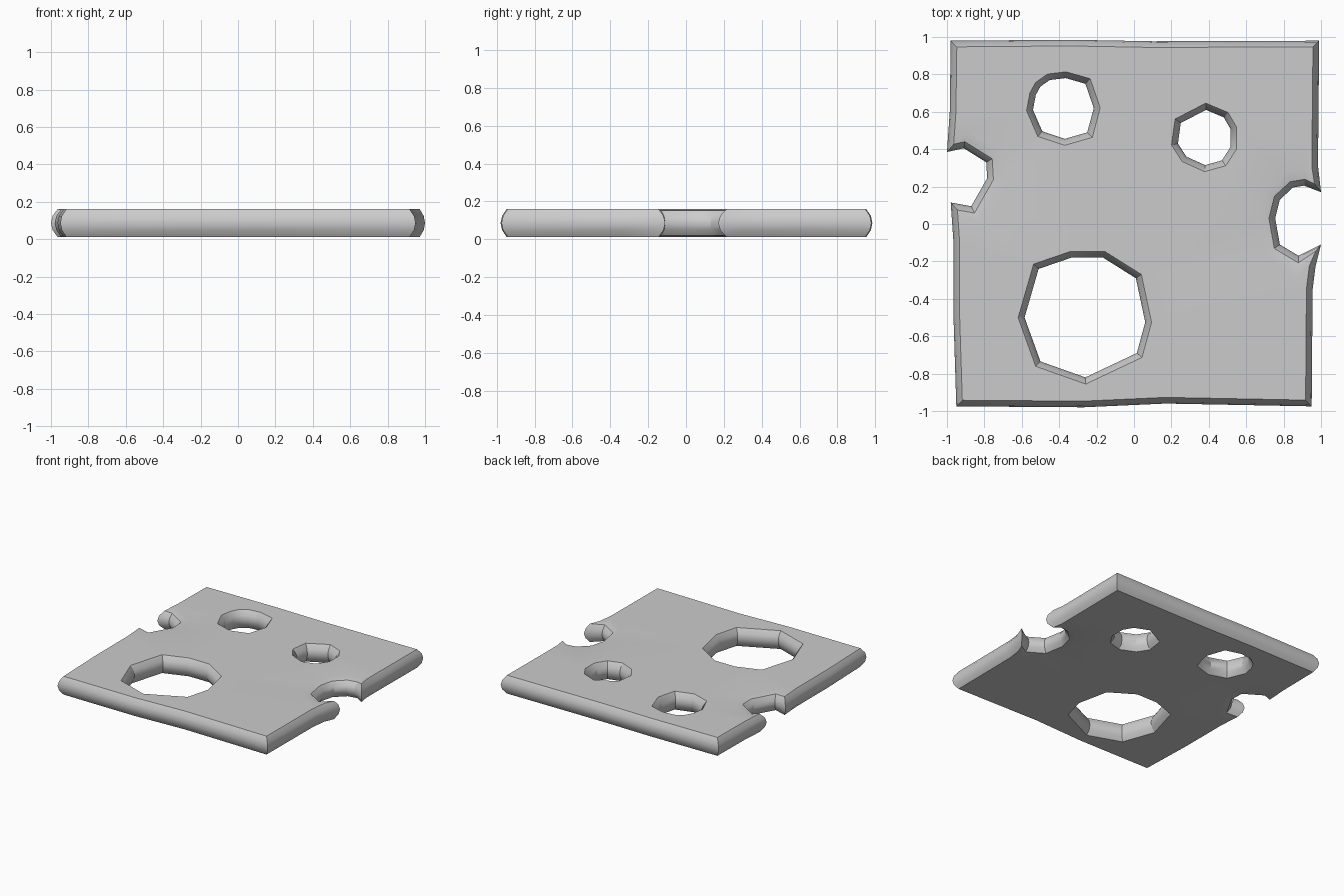
import bpy, bmesh
from mathutils import Vector

if "Cube" in bpy.data.objects:
    bpy.data.objects.remove(bpy.data.objects["Cube"])

# Outlines at mid thickness; outer runs counter-clockwise, holes clockwise.
# Third value 1 marks the pinched rim of an edge notch.
OUTER = [(-.95, -.975, 0), (-.27, -.98, 0), (.17, -.96, 0), (.95, -.975, 0),
         (.955, -.35, 0), (.97, -.23, 0), (1, -.11, 0), (.88, -.17, 1),
         (.78, -.11, 1), (.755, .03, 1), (.78, .13, 1), (.85, .195, 1),
         (.91, .205, 1), (1, .17, 0), (.985, .3, 0), (.985, .45, 0),
         (.99, .98, 0), (.1, .977, 0), (-.34, .985, 0), (-.98, .98, 0),
         (-.985, .6, 0), (-1, .385, 0), (-.91, .405, 1), (-.79, .33, 1),
         (-.785, .245, 1), (-.87, .095, 1), (-.98, .115, 0),
         (-.965, -.1, 0), (-.965, -.5, 0)]
HOLES = [
    [(-.51, -.24), (-.335, -.18), (-.165, -.18), (.01, -.29), (.06, -.525),
     (.015, -.69), (-.26, -.82), (-.5, -.735), (-.585, -.5)],
    [(-.5, .735), (-.45, .77), (-.365, .78), (-.26, .75), (-.215, .62),
     (-.25, .49), (-.37, .455), (-.49, .495), (-.54, .61), (-.525, .69)],
    [(.385, .61), (.48, .57), (.515, .51), (.515, .41), (.47, .34),
     (.38, .315), (.28, .36), (.235, .43), (.25, .54)]]
# Bulged edge section: (inset into the slice, height from mid plane)
SECTION = [(.033, -.075), (.008, -.038), (0, 0), (.008, .038), (.033, .075)]
MID = .086


def inset(points, dist):
    """Move each point into the material (left of travel) by a mitred distance."""
    out, n = [], len(points)
    for i, p in enumerate(points):
        a = (p - points[i - 1]).normalized()
        b = (points[(i + 1) % n] - p).normalized()
        na, nb = Vector((-a.y, a.x)), Vector((-b.y, b.x))
        out.append(p + (na + nb) * (dist[i] / max(1 + na.dot(nb), .6)))
    return out


def ring(bm, pts, zs):
    return [bm.verts.new((p.x, p.y, z)) for p, z in zip(pts, zs)]


def bridge(bm, r0, r1):
    n = len(r0)
    for i in range(n):
        bm.faces.new((r0[i], r0[(i + 1) % n], r1[(i + 1) % n], r1[i]))


bm = bmesh.new()
top_rings, bottom_rings = [], []
for loop in [OUTER] + HOLES:
    pts = [Vector(p[:2]) for p in loop]
    notch = [len(p) > 2 and p[2] for p in loop]
    # Bulged wall around the outline
    rings = []
    for d, h in SECTION:
        zs = [MID + h * (.88 if k else 1) for k in notch]
        rings.append(ring(bm, inset(pts, [d] * len(pts)), zs))
    # Soft dent collar around the notches
    if any(notch):
        wide = inset(pts, [.085 if k else .04 for k in notch])
        rings.insert(0, ring(bm, wide, [MID + SECTION[0][1]] * len(pts)))
        rings.append(ring(bm, wide, [MID + SECTION[-1][1]] * len(pts)))
    for r0, r1 in zip(rings, rings[1:]):
        bridge(bm, r0, r1)
    bottom_rings.append(rings[0])
    top_rings.append(rings[-1])

# Flat top and bottom with the holes left open
for group, nz in ((top_rings, 1), (bottom_rings, -1)):
    edges = [bm.edges.get((r[i - 1], r[i])) for r in group for i in range(len(r))]
    bmesh.ops.triangle_fill(bm, edges=edges, use_beauty=True, normal=(0, 0, nz))
bmesh.ops.recalc_face_normals(bm, faces=bm.faces)

mesh = bpy.data.meshes.new("cheese_slice")
bm.to_mesh(mesh)
bm.free()
slice_obj = bpy.data.objects.new("cheese_slice", mesh)
bpy.context.collection.objects.link(slice_obj)
bpy.context.view_layer.objects.active = slice_obj
slice_obj.select_set(True)
bpy.ops.object.shade_smooth_by_angle(angle=.5)
